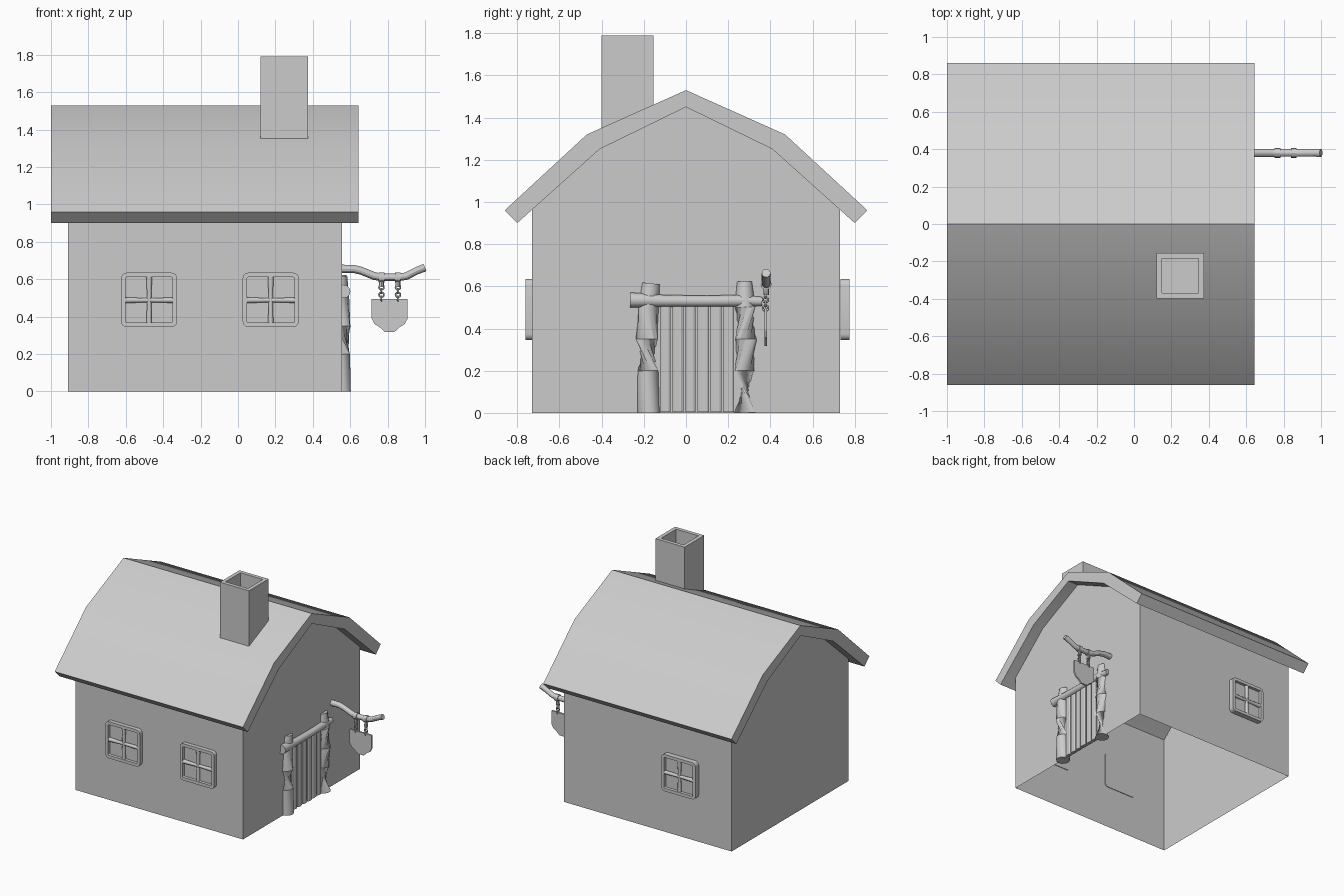
import bpy, bmesh, math, random
from mathutils import Vector

if "Cube" in bpy.data.objects:
    bpy.data.objects.remove(bpy.data.objects["Cube"])

random.seed(4)


def finish(name, bm, smooth=True, recalc=True):
    if recalc:
        bmesh.ops.recalc_face_normals(bm, faces=bm.faces)
    me = bpy.data.meshes.new(name)
    bm.to_mesh(me)
    bm.free()
    ob = bpy.data.objects.new(name, me)
    bpy.context.collection.objects.link(ob)
    if smooth:
        bpy.ops.object.select_all(action='DESELECT')
        ob.select_set(True)
        bpy.context.view_layer.objects.active = ob
        bpy.ops.object.shade_smooth_by_angle(angle=math.radians(30))
    return ob


def prism(name, pts, offset, smooth=False):
    bm = bmesh.new()
    face = bm.faces.new([bm.verts.new(p) for p in pts])
    ext = bmesh.ops.extrude_face_region(bm, geom=[face], use_keep_orig=True)
    bmesh.ops.translate(bm, vec=offset,
                        verts=[v for v in ext['geom'] if isinstance(v, bmesh.types.BMVert)])
    return finish(name, bm, smooth)


def log(name, pts, radii, sides=12):
    """Round timber swept along a path, with its own radius at each point."""
    pts = [Vector(p) for p in pts]
    bm, rings = bmesh.new(), []
    for i, (p, r) in enumerate(zip(pts, radii)):
        t = pts[min(i + 1, len(pts) - 1)] - pts[max(i - 1, 0)]
        q = t.to_track_quat('Z', 'Y')
        rings.append([bm.verts.new(p + q @ Vector((r * math.cos(a), r * math.sin(a), 0)))
                      for a in (2 * math.pi * k / sides for k in range(sides))])
    for a, b in zip(rings, rings[1:]):
        for k in range(sides):
            j = (k + 1) % sides
            bm.faces.new((a[k], a[j], b[j], b[k]))
    bm.faces.new(rings[0])
    bm.faces.new(rings[-1])
    return finish(name, bm)


# Walls: single-skin shell, open underneath, gable ends
X0, X1, W = -0.91, 0.555, 0.73
gable = [(-W, 0), (-W, 0.963), (-0.41, 1.25), (0, 1.45), (0.41, 1.25), (W, 0.963), (W, 0)]
bm = bmesh.new()
left = [bm.verts.new((X0, y, z)) for y, z in gable]
right = [bm.verts.new((X1, y, z)) for y, z in gable]
bm.faces.new(left[::-1])
bm.faces.new(right)
for i in (0, 5):
    bm.faces.new((left[i], left[i + 1], right[i + 1], right[i]))
finish("walls", bm, smooth=False)

# Roof: gambrel slab
top = [(-0.86, 0.96), (-0.47, 1.32), (0, 1.53), (0.47, 1.32), (0.86, 0.96)]
under = [(0.80, 0.90), (0.41, 1.25), (0, 1.45), (-0.41, 1.25), (-0.80, 0.90)]
prism("roof", [(-1.0, y, z) for y, z in top + under], (1.645, 0, 0), smooth=True)

# Chimney: square stack with a sunken flue, foot hidden in the roof slab
bm = bmesh.new()
bmesh.ops.create_cube(bm, size=1)
for v in bm.verts:
    z = 1.79 if v.co.z > 0 else (1.30 if v.co.y < 0 else 1.41)
    v.co = (0.248 + v.co.x * 0.255, -0.277 + v.co.y * 0.245, z)
cap = max(bm.faces, key=lambda f: f.calc_center_median().z)
bmesh.ops.inset_region(bm, faces=[cap], thickness=0.042)
ext = bmesh.ops.extrude_face_region(bm, geom=[cap])
bmesh.ops.translate(bm, vec=(0, 0, -0.25),
                    verts=[v for v in ext['geom'] if isinstance(v, bmesh.types.BMVert)])
if cap.is_valid:
    bmesh.ops.delete(bm, geom=[cap], context='FACES_ONLY')
finish("chimney", bm, smooth=False)


# Windows: rounded frame with recessed pane and two wooden bars
def window(name, cx, y_back, y_front, cz=0.49):
    hx, hz, r = 0.15, 0.145, 0.03
    out = 1 if y_front > y_back else -1
    bm, pts = bmesh.new(), []
    for k, (sx, sz) in enumerate([(1, 1), (-1, 1), (-1, -1), (1, -1)]):
        for i in range(5):
            a = math.pi / 2 * (k + i / 4)
            pts.append((cx + sx * (hx - r) + r * math.cos(a), y_back,
                        cz + sz * (hz - r) + r * math.sin(a)))
    base = bm.faces.new([bm.verts.new(p) for p in pts])
    ext = bmesh.ops.extrude_face_region(bm, geom=[base], use_keep_orig=True)
    bmesh.ops.translate(bm, vec=(0, y_front - y_back, 0),
                        verts=[v for v in ext['geom'] if isinstance(v, bmesh.types.BMVert)])
    bmesh.ops.recalc_face_normals(bm, faces=bm.faces)
    pane = next(f for f in bm.faces if f.normal.y * out > 0.9)
    bmesh.ops.inset_region(bm, faces=[pane], thickness=0.024)
    ext = bmesh.ops.extrude_face_region(bm, geom=[pane])
    bmesh.ops.translate(bm, vec=(0, -0.024 * out, 0),
                        verts=[v for v in ext['geom'] if isinstance(v, bmesh.types.BMVert)])
    if pane.is_valid:
        bmesh.ops.delete(bm, geom=[pane], context='FACES_ONLY')
    finish(name + "_frame", bm)
    yb = y_front - 0.016 * out
    steps = (-0.128, -0.06, 0, 0.06, 0.128)
    rad = (0.014, 0.013, 0.011, 0.013, 0.016)
    log(name + "_bar_upright", [(cx, yb, cz + d) for d in steps], rad)
    log(name + "_bar_level", [(cx + d, yb, cz - 0.002) for d in steps], rad[::-1])


window("front_window_left", -0.475, -0.725, -0.762)
window("front_window_right", 0.175, -0.725, -0.762)
window("back_window", -0.475, 0.733, 0.775)

# Door frame: two rough posts and a lintel, half sunk in the wall
log("door_post_left", [(0.55, -0.178, 0), (0.55, -0.18, 0.2), (0.548, -0.185, 0.35),
                       (0.545, -0.178, 0.5), (0.54, -0.165, 0.612)],
    (0.053, 0.05, 0.053, 0.05, 0.045))
log("door_post_right", [(0.55, 0.28, 0), (0.548, 0.278, 0.2), (0.55, 0.284, 0.35),
                        (0.545, 0.28, 0.5), (0.542, 0.277, 0.622)],
    (0.053, 0.048, 0.052, 0.05, 0.038))
log("door_lintel", [(0.565, -0.265, 0.535), (0.568, -0.1, 0.531), (0.568, 0.1, 0.53),
                    (0.565, 0.25, 0.532), (0.56, 0.36, 0.528)],
    (0.036, 0.028, 0.026, 0.028, 0.022))

# Door planks, slightly uneven
for i in range(6):
    y, w = -0.098 + i * 0.06, 0.026 + random.uniform(-0.003, 0.002)
    x = 0.566 + random.uniform(0, 0.006)
    prism(f"door_plank_{i + 1}",
          [(0.545, y - w, 0.004), (x, y - w, 0.004), (x + 0.006, y - w * 0.6, 0.004),
           (x + 0.006, y + w * 0.6, 0.004), (x, y + w, 0.004), (0.545, y + w, 0.004)],
          (0, 0, 0.5))

# Sign branch sticking out of the gable wall
SY = 0.38
log("sign_branch", [(0.54, SY, 0.655), (0.62, SY, 0.655), (0.66, SY, 0.645), (0.73, SY, 0.617),
                    (0.77, SY, 0.61), (0.86, SY, 0.61), (0.90, SY, 0.617), (0.955, SY, 0.645),
                    (1.0, SY, 0.663)],
    (0.023, 0.022, 0.021, 0.021, 0.02, 0.02, 0.02, 0.02, 0.021))

# Sign hangers: collar, tab and chain links
for side, x in (("left", 0.767), ("right", 0.855)):
    log(f"sign_collar_{side}", [(x - 0.015, SY, 0.61), (x + 0.015, SY, 0.61)], (0.026, 0.026))
    log(f"sign_tab_{side}", [(x, SY, 0.595), (x, SY, 0.56)], (0.013, 0.013), 8)
    for i in range(4):
        rot = (math.pi / 2, 0, 0) if i % 2 == 0 else (math.pi / 2, 0, math.pi / 2)
        bpy.ops.mesh.primitive_torus_add(location=(x, SY - 0.003, 0.557 - i * 0.02), rotation=rot,
                                         major_radius=0.013, minor_radius=0.0045,
                                         major_segments=12, minor_segments=6)
        bpy.context.object.name = f"sign_link_{side}_{i + 1}"
        bpy.ops.object.shade_smooth()

# Shield-shaped sign board
half = [(0.096, 0.495), (0.096, 0.39), (0.08, 0.36), (0.055, 0.345), (0.025, 0.318)]
outline = half + [(-x, z) for x, z in reversed(half)]
prism("sign_board", [(0.811 + x, 0.371, z) for x, z in outline], (0, 0.013, 0))
